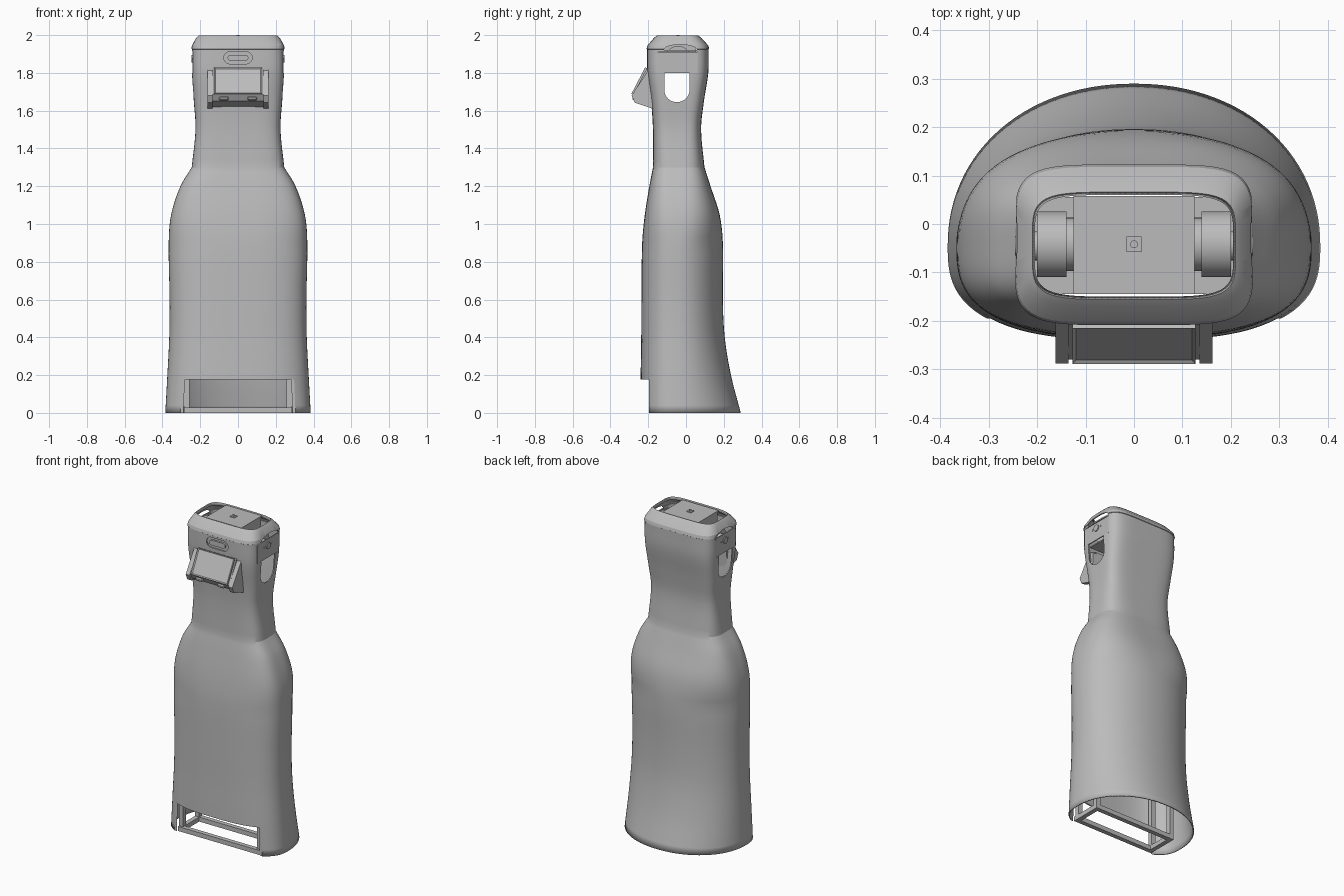
import bpy, bmesh, math
from mathutils import Vector

cube = bpy.data.objects.get("Cube")
if cube:
    bpy.data.objects.remove(cube, do_unlink=True)

grey = bpy.data.materials.new("plain grey")
grey.use_nodes = True
GREY = (0.5, 0.5, 0.5, 1)
grey.diffuse_color = GREY
grey.node_tree.nodes["Principled BSDF"].inputs["Base Color"].default_value = GREY


def finish(name, bm):
    bmesh.ops.recalc_face_normals(bm, faces=bm.faces)
    mesh = bpy.data.meshes.new(name)
    bm.to_mesh(mesh)
    bm.free()
    obj = bpy.data.objects.new(name, mesh)
    bpy.context.collection.objects.link(obj)
    mesh.materials.append(grey)
    return obj


def smooth(obj, degrees=30):
    bpy.ops.object.select_all(action="DESELECT")
    obj.select_set(True)
    bpy.context.view_layer.objects.active = obj
    bpy.ops.object.shade_smooth_by_angle(angle=math.radians(degrees))


def box(name, low, high):
    bm = bmesh.new()
    bmesh.ops.create_cube(bm, size=1)
    for v in bm.verts:
        v.co = Vector([(a + b) / 2 + c * (b - a) for a, b, c in zip(low, high, v.co)])
    return finish(name, bm)


def prism(name, points, axis, start, end):
    """Extrude an outline along x (outline in y, z) or along y (outline in x, z)."""
    bm = bmesh.new()
    place = (lambda p: (start, p[0], p[1])) if axis == "x" else (lambda p: (p[0], start, p[1]))
    face = bm.faces.new([bm.verts.new(place(p)) for p in points])
    new = bmesh.ops.extrude_face_region(bm, geom=[face])["geom"]
    move = Vector((end - start, 0, 0) if axis == "x" else (0, end - start, 0))
    bmesh.ops.translate(bm, vec=move, verts=[g for g in new if isinstance(g, bmesh.types.BMVert)])
    return finish(name, bm)


def arc(cx, cz, rx, rz, first, last, steps=16):
    angles = [math.radians(first + (last - first) * i / steps) for i in range(steps + 1)]
    return [(cx + rx * math.cos(a), cz + rz * math.sin(a)) for a in angles]


def disc(name, x0, x1, y, z, r):
    obj = prism(name, arc(y, z, r, r, 0, 352.5, 47), "x", x0, x1)
    smooth(obj)
    return obj


def stadium(hx, r, z):
    return arc(hx - r, z, r, r, -90, 90) + arc(r - hx, z, r, r, 90, 270)


def cut(target, cutter):
    cutter.hide_render = True
    cutter.hide_set(True)
    mod = target.modifiers.new("cut", "BOOLEAN")
    mod.operation, mod.solver, mod.object = "DIFFERENCE", "EXACT", cutter


# Body stations: height, half width, back, front
SKIRT = [(0, .385, .29, -.24), (.2, .374, .238, -.24), (.4, .364, .205, -.237),
         (.6, .362, .195, -.236), (.9, .367, .195, -.232), (1.05, .354, .178, -.218),
         (1.2, .305, .13, -.194), (1.3, .245, .098, -.175)]
NECK = [SKIRT[-1], (1.5, .225, .08, -.175), (1.65, .234, .095, -.185), (1.8, .244, .118, -.204),
        (1.925, .244, .12, -.206)]
ROOF = [(1.927, .247, .123, -.209), (1.945, .244, .118, -.204), (1.985, .222, .082, -.17),
        (1.997, .21, .066, -.156), (1.98, .205, .06, -.15)]
MID_Y = -.045
SEGMENTS = 112


def resample(rows, steps=5):
    out = []
    for i in range(len(rows) - 1):
        b, c = rows[i], rows[i + 1]
        a, d = rows[max(i - 1, 0)], rows[min(i + 2, len(rows) - 1)]
        for k in range(steps):
            t = k / steps
            z = b[0] + t * (c[0] - b[0])
            row = [z]
            for j in (1, 2, 3):
                mb = (c[j] - a[j]) / (c[0] - a[0]) * (c[0] - b[0])
                mc = (d[j] - b[j]) / (d[0] - b[0]) * (c[0] - b[0])
                row.append((2*t**3 - 3*t*t + 1) * b[j] + (t**3 - 2*t*t + t) * mb
                           + (3*t*t - 2*t**3) * c[j] + (t**3 - t*t) * mc)
            out.append(row)
    return out + [rows[-1]]


def ring(bm, row):
    z, half, back, front = row
    rise = min(max((z - .9) / .8, 0), 1)
    verts = []
    for i in range(SEGMENTS):
        a = 2 * math.pi * i / SEGMENTS
        c, s = math.cos(a), math.sin(a)
        n = (2.1 + 2.9 * rise) if s > 0 else (2.8 + 2.2 * rise)
        r = (abs(c)**n + abs(s)**n) ** (-1 / n)
        depth = back - MID_Y if s > 0 else MID_Y - front
        verts.append(bm.verts.new((half * r * c, MID_Y + depth * r * s, z)))
    return verts


# Outer shell: flared skirt, waist, head and bevelled roof rim
bm = bmesh.new()
rings = [ring(bm, row) for row in resample(SKIRT)[:-1] + resample(NECK) + ROOF]
for lower, upper in zip(rings, rings[1:]):
    for i in range(SEGMENTS):
        j = (i + 1) % SEGMENTS
        bm.faces.new((lower[i], lower[j], upper[j], upper[i]))
body = finish("body_shell", bm)
smooth(body, 20)
wall = body.modifiers.new("wall", "SOLIDIFY")
wall.thickness, wall.offset = .007, -1

# Openings: front toe space, side arm slots, arched roof slits, sensor slot
cut(body, box("toe_space_cutter", (-.6, -.5, -.1), (.6, -.195, .178)))
slot = arc(-.048, 1.71, .067, .065, 180, 360) + [(.019, 1.8), (.06, 1.8), (.06, 1.912),
                                               (-.15, 1.912), (-.15, 1.8), (-.115, 1.8)]
slit = arc(-.03, 1.92, .088, .03, 0, 180)
for side in (-1, 1):
    cut(body, prism("arm_slot_cutter", slot, "x", side * .19, side * .3))
    cut(body, prism("roof_slit_cutter", slit, "x", side * .2, side * .3))
cut(body, prism("sensor_cutter", stadium(.075, .032, 1.88), "y", -.25, -.16))

# Sensor panel recessed in the brow
prism("sensor_panel", stadium(.078, .035, 1.88), "y", -.195, -.185)
bar = prism("sensor_bar", stadium(.055, .016, 1.88), "y", -.207, -.193)
smooth(bar)

# Shoulder drives under the roof
for side, label in ((-1, "right"), (1, "left")):
    disc(label + "_motor", side * .14, side * .2, MID_Y + .003, 1.875, .068)
    disc(label + "_motor_flange", side * .12, side * .142, MID_Y + .003, 1.875, .055)
    disc(label + "_motor_shaft", side * .198, side * .236, MID_Y, 1.875, .03)
    plate = box(label + "_shoulder_plate", (side * .237 - .003, -.15, 1.8),
                (side * .237 + .003, .06, 1.91))
    disc(label + "_shoulder_hub", side * .23, side * .246, MID_Y, 1.875, .02)
    for dy in (-.035, .035):
        disc(label + "_shoulder_bolt", side * .236, side * .243, MID_Y + dy, 1.875, .005)

# Roof plate with its centre mount
box("roof_plate", (-.125, -.145, 1.982), (.125, .058, 1.992))
box("drive_housing", (-.122, -.14, 1.81), (.122, .052, 1.982))
box("drive_floor", (-.205, -.145, 1.803), (.205, .056, 1.81))
box("roof_mount", (-.016, MID_Y - .013, 1.992), (.016, MID_Y + .019, 1.996))
disc_bm = bmesh.new()
bmesh.ops.create_cone(disc_bm, cap_ends=True, segments=24, radius1=.008, radius2=.008, depth=.006)
bmesh.ops.translate(disc_bm, vec=(0, MID_Y + .003, 1.997), verts=disc_bm.verts)
finish("roof_pin", disc_bm)

# Tilted display housing on the chest
TOP, TIP = Vector((-.207, 1.825)), Vector((-.28, 1.685))
wedge = [(-.17, 1.81), TOP, TIP, (-.262, 1.652), (-.175, 1.618)]
prism("display_housing", wedge, "x", -.135, .135)
cheek = [(-.17, 1.8), (-.2, 1.815), (-.288, 1.68), (-.272, 1.643), (-.175, 1.61)]
for side in (-1, 1):
    prism("display_cheek", cheek, "x", side * .135, side * .162)

# Display slab with a raised bezel around an inset screen
slope = (TIP - TOP).normalized()
out = Vector((slope.y, -slope.x))
if out.x > 0:
    out.negate()
slab = [TOP, TIP, TIP + out * .01, TOP + out * .01]
display = prism("display", slab, "x", -.127, .127)
bm = bmesh.new()
bm.from_mesh(display.data)
normal = Vector((0, out.x, out.y))
front = max(bm.faces, key=lambda f: f.normal.dot(normal))
bmesh.ops.inset_region(bm, faces=[front], thickness=.01)
bmesh.ops.translate(bm, vec=-normal * .005, verts=front.verts)
bm.to_mesh(display.data)
bm.free()
for side in (-1, 1):
    foot = box("display_foot", (side * .075 - .025, -.283, 1.655), (side * .075 + .025, -.25, 1.676))
    foot.modifiers.new("round", "BEVEL").width = .006

# Inner base frame of square tubes
T, W, FRONT, BACK, TALL = .028, .285, -.19, .01, .9
for z in (0, TALL):
    y0 = FRONT + (.012 if z else 0)
    for y in (y0, BACK - T):
        box("frame_cross_tube", (-W, y, z), (W, y + T, z + T))
    for side in (-1, 1):
        x = side * (W - T / 2)
        box("frame_side_tube", (x - T / 2, y0 + T, z), (x + T / 2, BACK - T, z + T))
for side in (-1, 1):
    for y in (FRONT + .012, BACK - T):
        x = side * (W - T / 2)
        box("frame_post", (x - T / 2, y, T), (x + T / 2, y + T, TALL))
